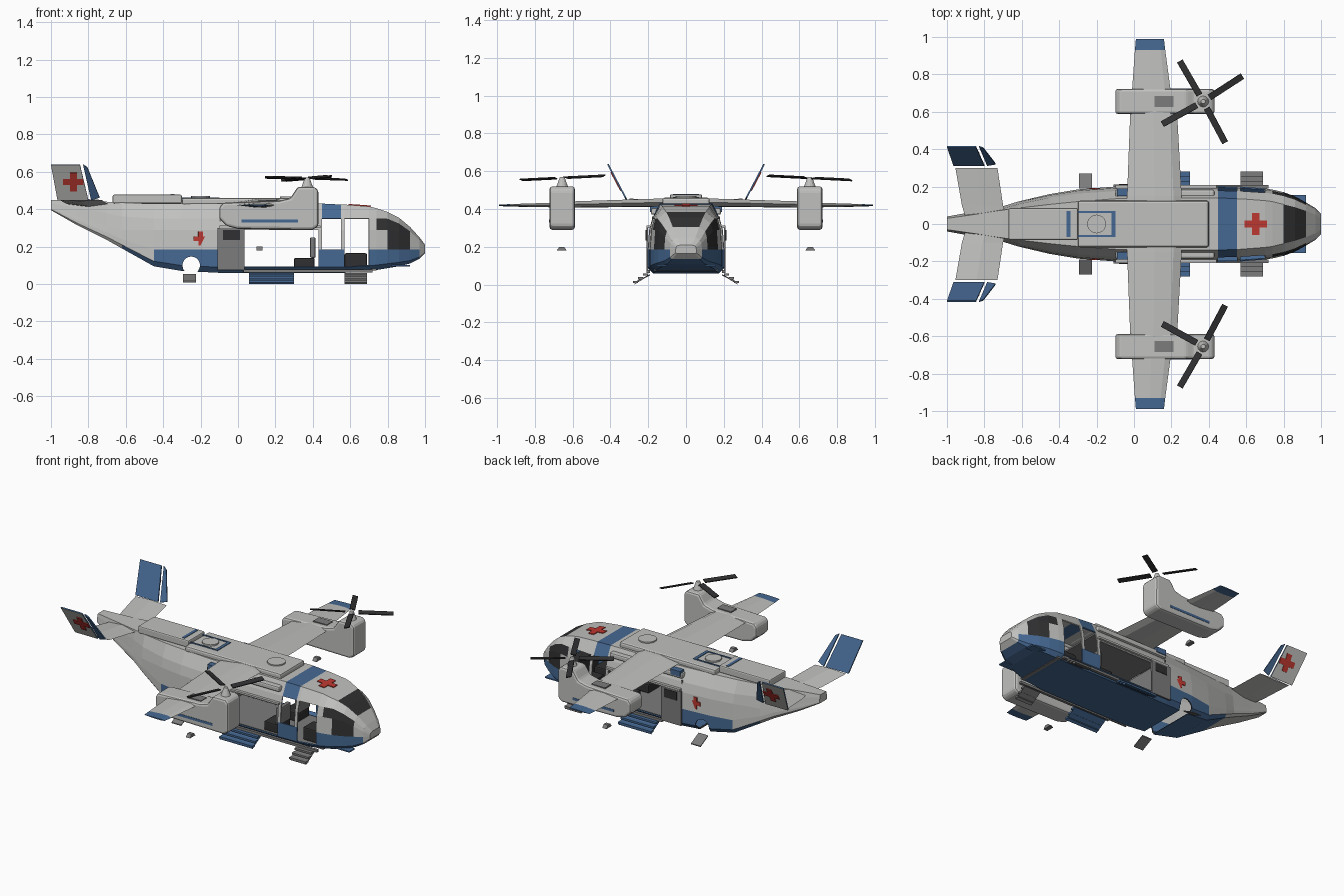
import bpy, bmesh, math
from mathutils import Matrix, Vector

if "Cube" in bpy.data.objects:
    bpy.data.objects.remove(bpy.data.objects["Cube"])

def material(name, rgb):
    m = bpy.data.materials.new(name)
    m.diffuse_color = (*rgb, 1)
    m.use_nodes = True
    m.node_tree.nodes["Principled BSDF"].inputs["Base Color"].default_value = m.diffuse_color
    return m

MATS = [material("light grey paint", (.53, .53, .52)), material("blue paint", (.06, .14, .29)),
        material("dark grey", (.03, .03, .032)), material("red", (.52, .04, .03)),
        material("mid grey", (.2, .2, .2))]
LIGHT, BLUE, DARK, RED, MID = range(5)

def finish(name, bm, mat=None, bevel=0, smooth=False):
    bmesh.ops.recalc_face_normals(bm, faces=bm.faces)
    me = bpy.data.meshes.new(name)
    if mat is not None:
        for f in bm.faces:
            f.material_index = mat
    bm.to_mesh(me)
    bm.free()
    for m in MATS:
        me.materials.append(m)
    ob = bpy.data.objects.new(name, me)
    bpy.context.collection.objects.link(ob)
    if bevel:
        b = ob.modifiers.new("bevel", 'BEVEL')
        b.width, b.segments = bevel, 2
    if smooth:
        bpy.context.view_layer.objects.active = ob
        bpy.ops.object.select_all(action='DESELECT')
        ob.select_set(True)
        bpy.ops.object.shade_smooth_by_angle(angle=math.radians(25))
    return ob

def box(name, x, y, z, mat, bevel=0):
    """Box from (min, max) pairs."""
    bm = bmesh.new()
    c = [(a + b) / 2 for a, b in (x, y, z)]
    s = [abs(b - a) for a, b in (x, y, z)]
    bmesh.ops.create_cube(bm, size=1, matrix=Matrix.Translation(c) @ Matrix.Diagonal((*s, 1)))
    return finish(name, bm, mat, bevel)

def cylinder(name, loc, r1, r2, depth, mat, rot=None, n=20):
    bm = bmesh.new()
    bmesh.ops.create_cone(bm, cap_ends=True, segments=n, radius1=r1, radius2=r2, depth=depth,
                          matrix=Matrix.Translation(loc) @ (rot or Matrix()))
    return finish(name, bm, mat)

def loft(bm, rings):
    """Skin closed rings and cap both ends; returns {face: (ring, segment)}."""
    vs = [[bm.verts.new(p) for p in r] for r in rings]
    n, tags = len(rings[0]), {}
    for i in range(len(vs) - 1):
        for j in range(n):
            k = (j + 1) % n
            tags[bm.faces.new((vs[i][j], vs[i][k], vs[i + 1][k], vs[i + 1][j]))] = (i, j)
    bm.faces.new(vs[0])
    bm.faces.new(vs[-1])
    return tags

def prism(name, pts, offset, mat=None, bevel=0):
    bm = bmesh.new()
    loft(bm, [pts, [Vector(p) + Vector(offset) for p in pts]])
    return finish(name, bm, mat, bevel)

def cross(name, loc, size, rot):
    a, b = size / 2, size / 6
    quarter = [(b, b), (b, a), (-b, a)]
    pts = []
    for k in range(4):
        r = Matrix.Rotation(k * math.pi / 2, 2)
        pts += [r @ Vector(p) for p in quarter[:2]] + [r @ Vector((-b, a))]
    m = Matrix.Translation(loc) @ rot
    prism(name, [m @ Vector((p[0], p[1], -.003)) for p in pts], m.to_3x3() @ Vector((0, 0, .006)), RED)

# Fuselage shell: x, bottom, top, half width, roof half width
ST = [(-1, .395, .45, .04, .03), (-.86, .315, .445, .065, .05), (-.7, .235, .44, .095, .075),
      (-.62, .19, .435, .12, .085), (-.45, .095, .43, .16, .105), (-.3, .07, .43, .185, .12),
      (-.1, .06, .43, .2, .135), (.03, .06, .43, .203, .14), (.43, .06, .43, .203, .14),
      (.45, .06, .43, .203, .14), (.55, .06, .425, .2, .135), (.57, .06, .425, .2, .135),
      (.7, .07, .415, .19, .125), (.74, .075, .405, .184, .12), (.8, .085, .385, .17, .105),
      (.86, .095, .355, .148, .09), (.92, .11, .305, .115, .07), (.97, .135, .25, .085, .05),
      (1, .165, .21, .055, .03)]
rings = []
for x, zb, zt, w, wt in ST:
    h = zt - zb
    lv = [min(max(l, zb + h * lo), zb + h * hi) for l, lo, hi in
          ((.09, .08, .3), (.185, .2, .5), (.29, .35, .72), (.35, .7, .88))]
    half = [(w * .86, zb), (w, lv[0]), (w, lv[1]), (w * .96, lv[2]), (w * .88, lv[3]), (wt, zt)]
    rings.append([(x, 0, zb)] + [(x, y, z) for y, z in half] + [(x, 0, zt)]
                 + [(x, -y, z) for y, z in reversed(half)])
bm = bmesh.new()
tags = loft(bm, rings)
holes = []
for f, (i, j) in tags.items():
    c = f.calc_center_median()
    band = j if j < 7 else 13 - j
    f.material_index = LIGHT
    if c.z < .18 and c.x < .95 or (.45 < c.x < .55 and band >= 5):
        f.material_index = BLUE
    if .74 < c.x < .92 and (band == 4 or band == 3 and c.x > .8) or .8 < c.x < .92 and band == 6:
        f.material_index = DARK
    # side door, cabin window and crew door openings
    if (.03 < c.x < .43 and band in (2, 3)) or (.45 < c.x < .55 and band in (3, 4)) \
            or (.57 < c.x < .7 and band in (2, 3, 4)):
        holes.append(f)
bmesh.ops.recalc_face_normals(bm, faces=bm.faces)
bmesh.ops.delete(bm, geom=holes, context='FACES_ONLY')
fus = finish("fuselage", bm)
sol = fus.modifiers.new("shell", 'SOLIDIFY')
sol.thickness, sol.offset = .008, -1
# Wheel openings cut through the rear hull
cut = cylinder("wheel_opening_cutter", (-.25, 0, .1), .047, .047, .6, DARK, Matrix.Rotation(math.pi / 2, 4, 'X'))
cut.hide_render = True
cut.display_type = 'WIRE'
bo = fus.modifiers.new("wheel_openings", 'BOOLEAN')
bo.operation, bo.object = 'DIFFERENCE', cut

# Cabin interior
box("cabin_floor", (-.1, .74), (-.17, .17), (.072, .082), MID)
box("rear_bulkhead", (-.1, -.09), (-.18, .18), (.08, .36), MID)
box("cabin_ceiling", (-.08, .43), (-.15, .15), (.355, .365), MID)
box("cockpit_console", (.72, .8), (-.12, .12), (.09, .23), DARK)

# Roof details
box("dorsal_spine", (-.67, -.3), (-.085, .085), (.43, .478), LIGHT, .008)
box("wing_fairing", (-.3, .4), (-.125, .125), (.42, .46), LIGHT, .012)
cylinder("roof_hatch", (.28, 0, .462), .055, .055, .012, LIGHT)
cylinder("engine_cap", (-.2, 0, .464), .05, .05, .012, LIGHT)
for x0, x1, y0, y1 in ((-.36, -.34, -.07, .07), (-.12, -.1, -.07, .07), (-.34, -.12, .06, .07), (-.34, -.12, -.07, -.06)):
    box("roof_blue_frame", (x0, x1), (y0, y1), (.455, .481 if x0 == -.36 else .464), BLUE)
cross("roof_cross", (.65, 0, .421), .12, Matrix.Rotation(math.radians(4), 4, 'Y'))

# Wing, straight across both sides: y, trailing x, leading x, mid z, thickness
half = [(.15, -.037, .255, .435, .045), (.6, -.02, .23, .425, .035), (.72, -.01, .195, .422, .025),
        (.93, .005, .167, .42, .014), (.99, .01, .16, .42, .008)]
bm = bmesh.new()
wr = []
for y, xt, xl, z, t in [(-a, *r) for a, *r in reversed(half)] + half:
    c = xl - xt
    wr.append([(xt, y, z), (xt + c * .5, y, z + t * .45), (xt + c * .85, y, z + t * .45), (xl, y, z),
               (xl - c * .15, y, z - t * .45), (xt + c * .5, y, z - t * .5)])
loft(bm, wr)
for f in bm.faces:
    f.material_index = BLUE if abs(f.calc_center_median().y) > .93 else LIGHT
finish("wing", bm)

for s in (1, -1):
    side = "left" if s > 0 else "right"
    ys = lambda a, b: tuple(sorted((s * a, s * b)))
    # Engine nacelle with raised front tower
    prof = [(-.1, .35), (-.06, .31), (.0, .295), (.4, .29), (.43, .31), (.43, .5), (.41, .52), (.32, .52),
            (.28, .46), (.22, .445), (-.08, .435), (-.1, .41)]
    prism(side + "_nacelle", [(x, s * .588, z) for x, z in prof], (0, s * .134, 0), LIGHT, .022)
    box(side + "_nacelle_stripe", (.02, .32), ys(.72, .724), (.328, .344), BLUE)
    box(side + "_nacelle_vent", (.11, .21), ys(.625, .685), (.44, .449), MID)
    prism(side + "_nacelle_probe", [(.1, s * .63, .18), (.1, s * .685, .18), (.1, s * .67, .2), (.1, s * .645, .2)],
          (.03, 0, 0), MID)
    # Rotor: the right one carries three blades, as seen
    hub = Vector((.37, s * .655, .565))
    cylinder(side + "_rotor_hub", hub - Vector((0, 0, .02)), .03, .012, .05, LIGHT, n=12)
    for a in ((120, 33, -62, 209) if s > 0 else (-120, 62, -209)):
        m = (Matrix.Translation(hub) @ Matrix.Rotation(-s * .05, 4, 'X') @ Matrix.Rotation(math.radians(a), 4, 'Z')
             @ Matrix.Translation((.145, 0, 0)) @ Matrix.Rotation(.25, 4, 'X') @ Matrix.Diagonal((.21, .034, .006, 1)))
        bm = bmesh.new()
        bmesh.ops.create_cube(bm, size=1, matrix=m)
        finish(side + "_rotor_blade", bm, DARK)
    # Tailplane and canted fin
    bm = bmesh.new()
    loft(bm, [[(a, y * s, z), ((a + b) / 2, y * s, z + t), (b, y * s, z), ((a + b) / 2, y * s, z - t)]
              for y, a, b, z, t in ((.03, -.9, -.68, .425, .014), (.1, -.92, -.7, .43, .013), (.3, -.955, -.73, .45, .006))])
    finish(side + "_tailplane", bm, LIGHT)
    n = Vector((0, s * .885, -.466))
    for part, q in (("fin", ((-.965, 0), (-.8, 0), (-.845, 1), (-1, 1))),
                    ("fin_leading_edge", ((-.785, 0), (-.74, .08), (-.805, .92), (-.828, 1)))):
        ob = prism(side + "_" + part, [(x, s * (.31 + .1 * t), .45 + .19 * t) for x, t in q], n * .008, BLUE)
        for p in ob.data.polygons:
            p.material_index = LIGHT if p.normal.dot(n) > .9 and part == "fin" else BLUE
    tilt = n.to_track_quat('Z', 'Y').to_matrix().to_4x4()
    flat = Matrix((Vector((1, 0, 0)), n.cross(Vector((1, 0, 0))), n)).transposed().to_4x4()
    cross(side + "_fin_cross", Vector((-.88, s * .363, .55)) + n * .009, .11, flat)
    cross(side + "_hull_cross", (-.2, s * .188, .243), .075, Matrix.Rotation(math.pi / 2, 4, 'X')
          @ Matrix.Rotation(-s * .075, 4, 'Y'))
    # Slid-back cargo door with its window, door rail and roof shoulder
    box(side + "_cargo_door", (-.11, .035), ys(.2, .21), (.075, .3), MID)
    box(side + "_cargo_door_window", (-.08, .01), ys(.21, .213), (.235, .29), DARK)
    box(side + "_door_rail", (-.1, .44), ys(.19, .208), (.3, .312), LIGHT)
    box(side + "_roof_shoulder", (-.1, .43), ys(.13, .185), (.37, .405), LIGHT, .01)
    box(side + "_shoulder_intake", (-.09, -.02), ys(.15, .19), (.385, .42), BLUE)
    box(side + "_sill", (.03, .72), ys(.19, .208), (.062, .078), MID)
    # Cabin and crew seats
    box(side + "_seat_base", (.3, .41), ys(.04, .16), (.082, .14), DARK, .008)
    box(side + "_seat_back", (.385, .415), ys(.04, .16), (.14, .25), MID, .008)
    box(side + "_crew_seat", (.57, .69), ys(.03, .14), (.082, .165), DARK, .008)
    # Boarding steps: blue for the cargo door, grey for the crew door
    for label, x0, x1, c in (("cargo", .06, .3, BLUE), ("crew", .57, .69, MID)):
        prism(f"{side}_{label}_step_ramp", [(x0, s * .19, .055), (x1, s * .19, .055), (x1, s * .275, .004), (x0, s * .275, .004)],
              (0, 0, -.004), c)
        for k in range(3):
            y, z = .2 + .027 * k, .06 - .02 * k
            box(f"{side}_{label}_step", (x0, x1), ys(y, y + .027), (z - .012, z), c)
    # Wheel door and chin vane
    prism(side + "_wheel_door", [(-.295, s * .19, .055), (-.225, s * .19, .055), (-.225, s * .27, .015), (-.295, s * .27, .015)],
          (0, 0, -.006), MID)
    box(side + "_chin_vane", (.82, .92), ys(.1, .155), (.095, .103), BLUE)
